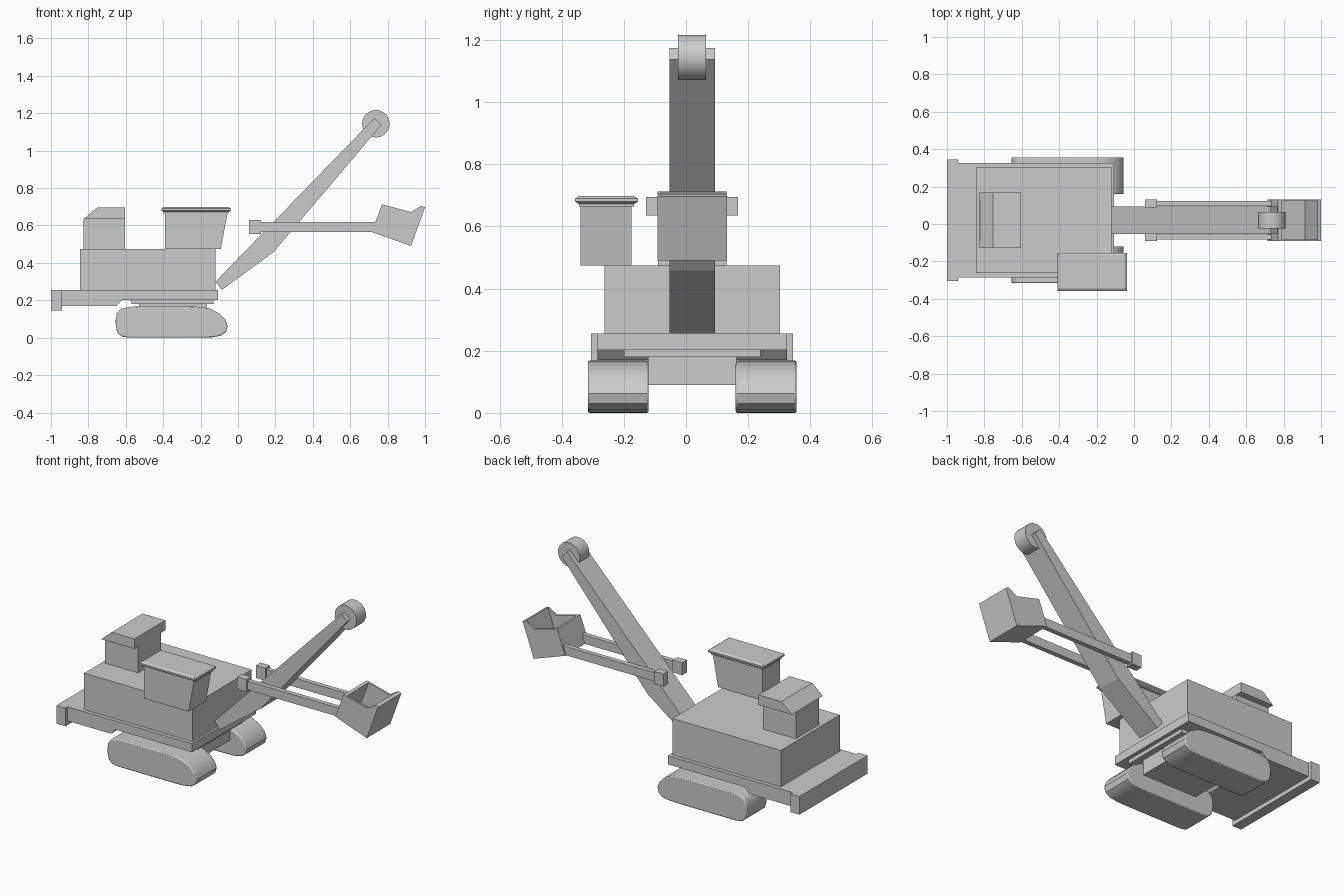
import bpy, bmesh
from math import radians, pi
from mathutils import Vector

if "Cube" in bpy.data.objects:
    bpy.data.objects.remove(bpy.data.objects["Cube"])

YC = 0.02  # centre plane of the machine


def finish(name, bm, smooth=False, bevel=0):
    bmesh.ops.recalc_face_normals(bm, faces=bm.faces[:])
    mesh = bpy.data.meshes.new(name)
    bm.to_mesh(mesh)
    bm.free()
    ob = bpy.data.objects.new(name, mesh)
    bpy.context.collection.objects.link(ob)
    if bevel:
        m = ob.modifiers.new("bevel", 'BEVEL')
        m.width, m.segments = bevel, 2
        m.limit_method, m.angle_limit = 'ANGLE', radians(50)
    if smooth:
        bpy.ops.object.select_all(action='DESELECT')
        ob.select_set(True)
        bpy.context.view_layer.objects.active = ob
        bpy.ops.object.shade_smooth_by_angle(angle=radians(35))
    return ob


def add_prism(bm, pts, y0, y1):
    """Extrude an x-z outline from y0 to y1."""
    face = bm.faces.new([bm.verts.new((x, y0, z)) for x, z in pts])
    ext = bmesh.ops.extrude_face_region(bm, geom=[face])
    moved = [v for v in ext["geom"] if isinstance(v, bmesh.types.BMVert)]
    bmesh.ops.translate(bm, verts=moved, vec=(0, y1 - y0, 0))


def prism(name, pts, y0, y1, **kw):
    bm = bmesh.new()
    add_prism(bm, pts, y0, y1)
    return finish(name, bm, **kw)


def box(name, x0, x1, y0, y1, z0, z1):
    return prism(name, [(x0, z0), (x1, z0), (x1, z1), (x0, z1)], y0, y1)


# crawler tracks
track = [(-.655, .09), (-.648, .13), (-.625, .155), (-.58, .165), (-.5, .168),
         (-.3, .168), (-.2, .165), (-.15, .156), (-.1, .13), (-.067, .095),
         (-.055, .062), (-.065, .03), (-.095, .01), (-.14, .002), (-.2, 0),
         (-.58, 0), (-.62, .006), (-.643, .025), (-.652, .055)]
for side, s in (("right", -1), ("left", 1)):
    a, b = sorted((YC + s * .14, YC + s * .336))
    prism(side + "_track", track, a, b, smooth=True, bevel=.006)

# undercarriage and turntable
box("undercarriage", -.53, -.165, YC - .142, YC + .142, .09, .182)
box("turntable", -.57, -.13, YC - .22, YC + .22, .18, .205)

# deck with deeper rear, and counterweight
prism("deck", [(-.945, .17), (-.65, .17), (-.62, .203), (-.107, .203),
               (-.107, .255), (-.945, .255)], YC - .305, YC + .305)
box("counterweight", -1, -.94, YC - .325, YC + .325, .145, .255)

# machinery house
box("house", -.845, -.12, YC - .282, YC + .282, .254, .475)

# engine hood and its overhanging cap
box("hood", -.825, -.605, YC - .11, YC + .11, .474, .636)
prism("hood_cap", [(-.825, .635), (-.603, .635), (-.603, .695), (-.755, .695)],
      YC - .148, YC + .148)

# operator cab
prism("cab", [(-.39, .474), (-.092, .474), (-.056, .667), (-.39, .667)],
      -.34, -.175)

# cab roof: stacked rings
bm = bmesh.new()
rings = []
for inset, z in ((.012, .664), (.012, .672), (0, .68), (0, .69), (.012, .698)):
    x0, x1, y0, y1 = -.41 + inset, -.038 - inset, -.357 + inset, -.155 - inset
    rings.append([bm.verts.new((x, y, z)) for x, y in
                  ((x0, y0), (x1, y0), (x1, y1), (x0, y1))])
for lo, hi in zip(rings, rings[1:]):
    for i in range(4):
        j = (i + 1) % 4
        bm.faces.new((lo[i], lo[j], hi[j], hi[i]))
bm.faces.new(rings[0])
bm.faces.new(rings[-1])
finish("cab_roof", bm)

# boom
prism("boom", [(-.12, .30), (-.086, .256), (.19, .458), (.767, 1.138), (.73, 1.175)],
      YC - .073, YC + .073)

# boom head pulley
bpy.ops.mesh.primitive_cylinder_add(vertices=32, radius=.073, depth=.09,
                                    location=(.737, YC, 1.144), rotation=(pi / 2, 0, 0))
bpy.context.object.name = "pulley"
bpy.ops.object.shade_smooth_by_angle(angle=radians(35))

# twin dipper sticks with end blocks
for side, s in (("right", -1), ("left", 1)):
    a, b = sorted((YC + s * .076, YC + s * .104))
    box(side + "_stick", .11, .735, a, b, .565, .618)
    a, b = sorted((YC + s * .067, YC + s * .112))
    box(side + "_stick_end", .058, .122, a, b, .555, .63)

# open bucket: U-shaped shell plus side plates
outer = [(.77, .713), (.715, .565), (.925, .491), (1.0, .697)]
inner = [(.98, .705), (.913, .512), (.738, .574), (.788, .708)]
bm = bmesh.new()
add_prism(bm, outer + inner, YC - .112, YC + .112)
plate = outer + [(.98, .705), (.925, .672)]
for s in (-1, 1):
    add_prism(bm, plate, YC + s * .102, YC + s * .112)
finish("bucket", bm)
